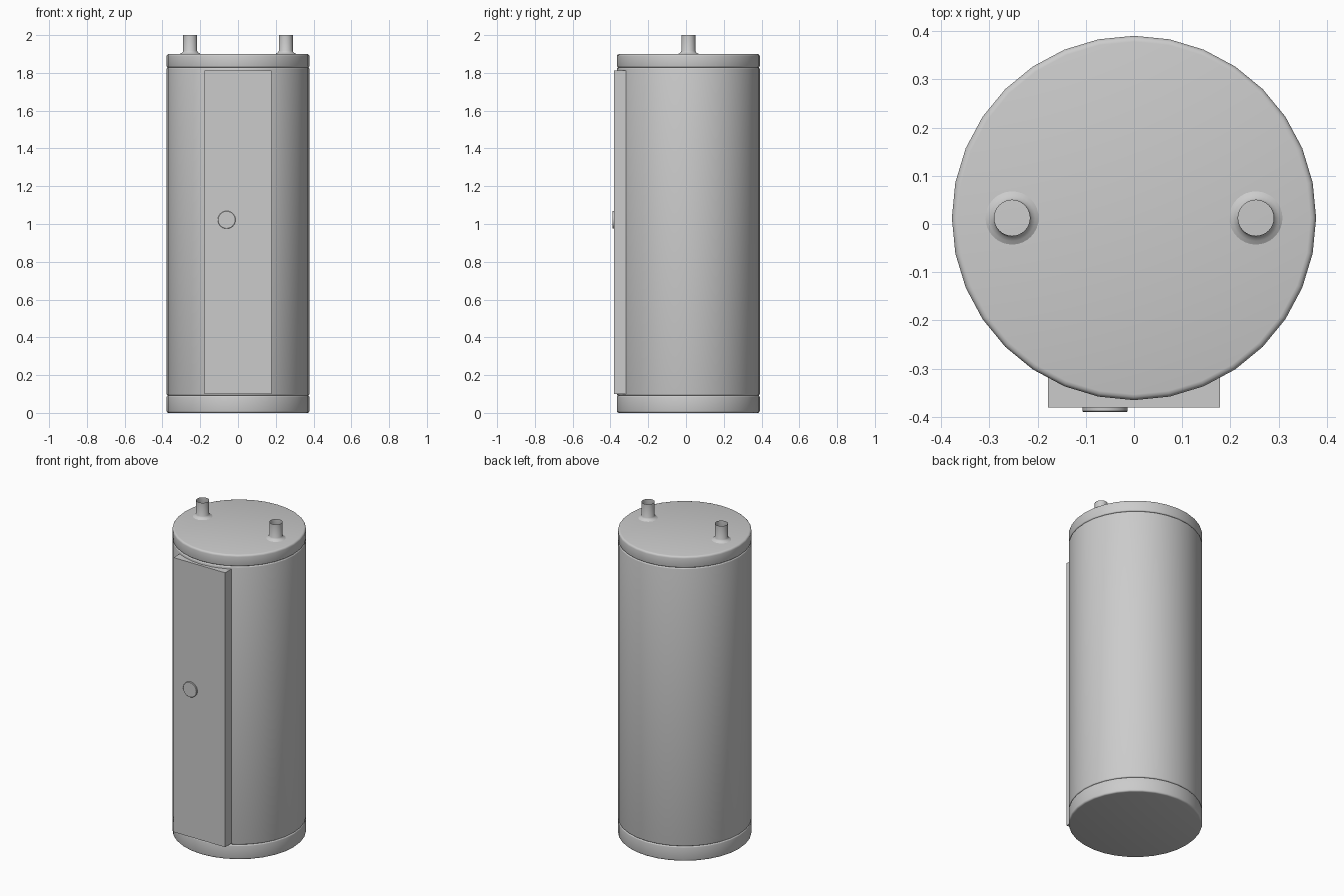
import bpy, bmesh
from math import cos, sin, pi, radians
from mathutils import Matrix

if "Cube" in bpy.data.objects:
    bpy.data.objects.remove(bpy.data.objects["Cube"])

CY = 0.0125   # tank axis in y
R = 0.378     # tank radius


def finish(name, bm, angle=40):
    bmesh.ops.remove_doubles(bm, verts=bm.verts, dist=1e-5)
    me = bpy.data.meshes.new(name)
    bm.to_mesh(me)
    bm.free()
    ob = bpy.data.objects.new(name, me)
    bpy.context.collection.objects.link(ob)
    bpy.ops.object.select_all(action='DESELECT')
    ob.select_set(True)
    bpy.context.view_layer.objects.active = ob
    bpy.ops.object.shade_smooth_by_angle(angle=radians(angle))
    return ob


def lathe(name, profile, segs, matrix):
    """Revolve (radius, height) points from bottom to top; radius 0 closes the end."""
    bm = bmesh.new()
    rings = []
    for r, z in profile:
        if r == 0:
            rings.append([bm.verts.new((0, 0, z))] * segs)
        else:
            rings.append([bm.verts.new((r * cos(2 * pi * i / segs), r * sin(2 * pi * i / segs), z))
                          for i in range(segs)])
    for a, b in zip(rings, rings[1:]):
        for i in range(segs):
            j = (i + 1) % segs
            bm.faces.new(dict.fromkeys((a[i], a[j], b[j], b[i])))
    bm.transform(matrix)
    return finish(name, bm)


def rounded(r, z, b, top):
    """Quarter-round edge points at height z, listed bottom to top."""
    arc = [(r - b + b * cos(t), z + (b * sin(t) - b) * (1 if top else -1))
           for t in (0, pi / 6, pi / 3, pi / 2)]
    return arc if top else arc[::-1]


axis = Matrix.Translation((0, CY, 0))
G0, G1, B = 0.092, 1.829, 0.008   # groove heights and edge rounding

# Tank: base ring, main shell and lid, meeting in shallow grooves
lathe("base", [(0, 0)] + rounded(R, 0, 0.01, False) + rounded(R, G0, B, True), 32, axis)
lathe("tank_shell", rounded(R, G0, B, False) + rounded(R, G1, B, True), 32, axis)
lathe("lid", rounded(R, G1, B, False) + rounded(R, 1.9, 0.012, True) + [(0, 1.9)], 32, axis)

# Open water pipes with flared collars
for side, x in (("left", -0.253), ("right", 0.253)):
    lathe(side + "_pipe",
          [(0.057, 1.899), (0.048, 1.904), (0.041, 1.909), (0.037, 1.916), (0.037, 2.0)],
          32, Matrix.Translation((x, CY, 0)))

# Flat front access panel
bm = bmesh.new()
bmesh.ops.create_cube(bm, size=1, matrix=Matrix.Translation((0, -0.3465, 0.956))
                      @ Matrix.Diagonal((0.356, 0.069, 1.712, 1)))
finish("front_panel", bm, 30)

# Round control dial on the panel
lathe("dial", [(0.047, 0), (0.047, 0.007), (0.045, 0.009), (0, 0.009)], 32,
      Matrix.Translation((-0.06, -0.381, 1.022)) @ Matrix.Rotation(pi / 2, 4, 'X'))
